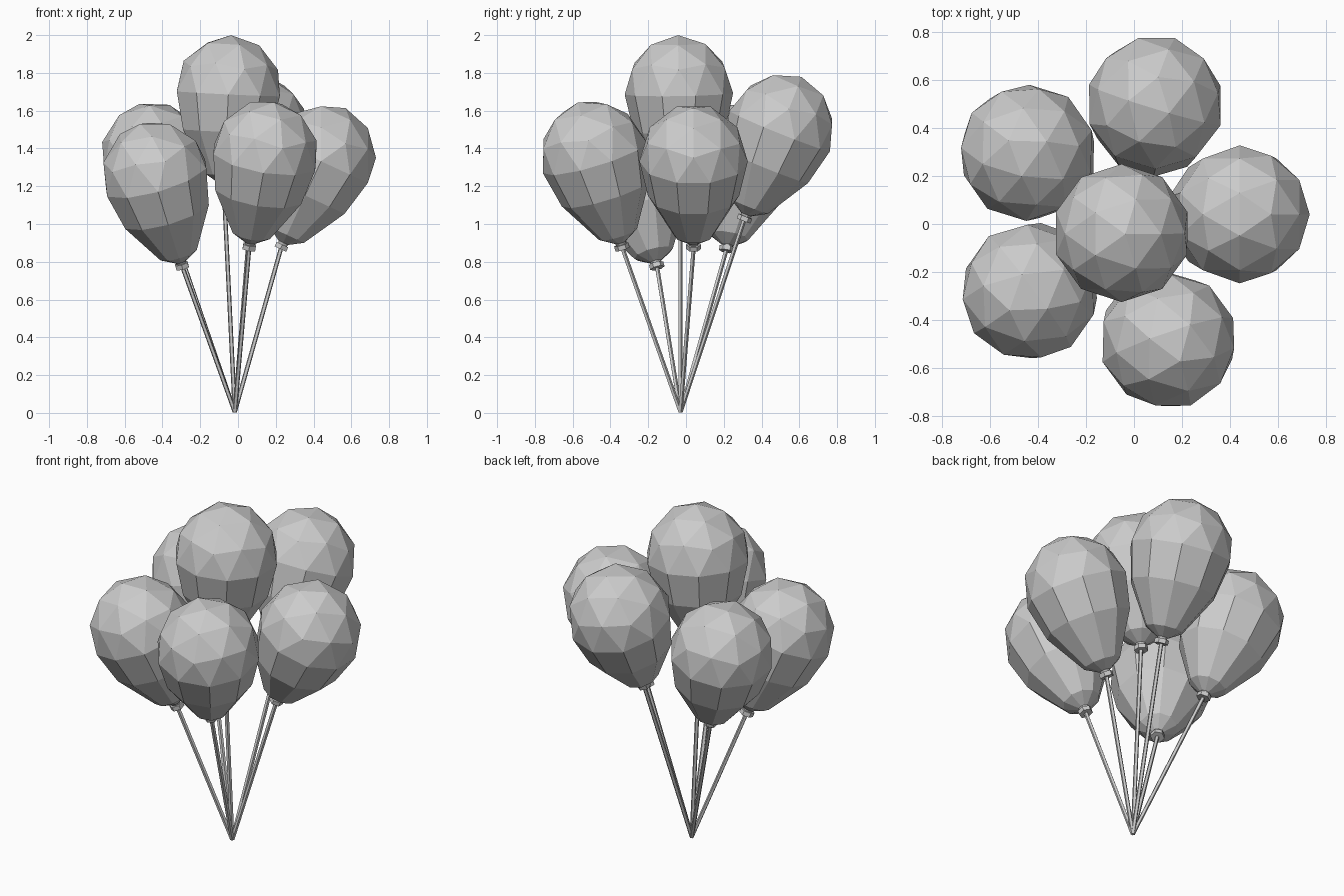
import bpy, bmesh
from mathutils import Vector, Matrix

if "Cube" in bpy.data.objects:
    bpy.data.objects.remove(bpy.data.objects["Cube"])

R = 0.287                       # balloon radius
BASE = Vector((-0.017, -0.03, 0.005))   # where all strings meet
# (radius, height) of the rings below the widest ring
RINGS = [(0.242, -0.225), (0.105, -0.455), (0.03, -0.5), (0.018, -0.53)]

# balloon centre, knot position
BALLOONS = {
    "top": ((-0.05, -0.038, 1.715), (-0.075, -0.03, 1.19)),
    "back": ((0.088, 0.505, 1.515), (0.065, 0.31, 1.03)),
    "right": ((0.45, 0.04, 1.355), (0.23, 0.04, 0.88)),
    "front": ((0.145, -0.49, 1.375), (0.06, -0.34, 0.88)),
    "front_left": ((-0.44, -0.287, 1.265), (-0.297, -0.155, 0.78)),
    "back_left": ((-0.448, 0.30, 1.365), (-0.315, 0.215, 0.87)),
}


def finish(bm, name, matrix):
    bmesh.ops.recalc_face_normals(bm, faces=bm.faces)
    mesh = bpy.data.meshes.new(name)
    bm.to_mesh(mesh)
    bm.free()
    obj = bpy.data.objects.new(name, mesh)
    obj.matrix_world = matrix
    bpy.context.collection.objects.link(obj)


def frame(origin, axis):
    rot = Vector((0, 0, 1)).rotation_difference(axis).to_matrix().to_4x4()
    return Matrix.Translation(origin) @ rot


def rod(name, a, b, radius, sides):
    bm = bmesh.new()
    bmesh.ops.create_cone(bm, cap_ends=True, segments=sides, radius1=radius,
                          radius2=radius, depth=(b - a).length)
    finish(bm, name, frame((a + b) / 2, b - a))


def balloon(name, matrix):
    # faceted dome
    bm = bmesh.new()
    bmesh.ops.create_icosphere(bm, subdivisions=2, radius=R)
    bmesh.ops.delete(bm, geom=[v for v in bm.verts if v.co.z < -0.001], context='VERTS')
    for v in bm.verts:
        v.co.z = v.co.z * 1.08 - 0.025
    # tapering ten-sided lower half
    edges = [e for e in bm.edges if e.is_boundary]
    for radius, height in RINGS:
        geom = bmesh.ops.extrude_edge_only(bm, edges=edges)["geom"]
        edges = [g for g in geom if isinstance(g, bmesh.types.BMEdge)]
        for v in (g for g in geom if isinstance(g, bmesh.types.BMVert)):
            flat = Vector((v.co.x, v.co.y, 0)).normalized() * radius
            v.co = (flat.x, flat.y, height)
    bmesh.ops.contextual_create(bm, geom=edges)
    finish(bm, name, matrix)


for key, (centre, knot) in BALLOONS.items():
    centre, knot = Vector(centre), Vector(knot)
    axis = (centre - knot).normalized()
    balloon("balloon_" + key, frame(centre, axis))
    # knot: a small flared six-sided ring
    rod("knot_" + key, knot - axis * 0.014, knot + axis * 0.012, 0.039, 6)
    # string down to the shared point
    rod("string_" + key, BASE, knot, 0.012, 5)
